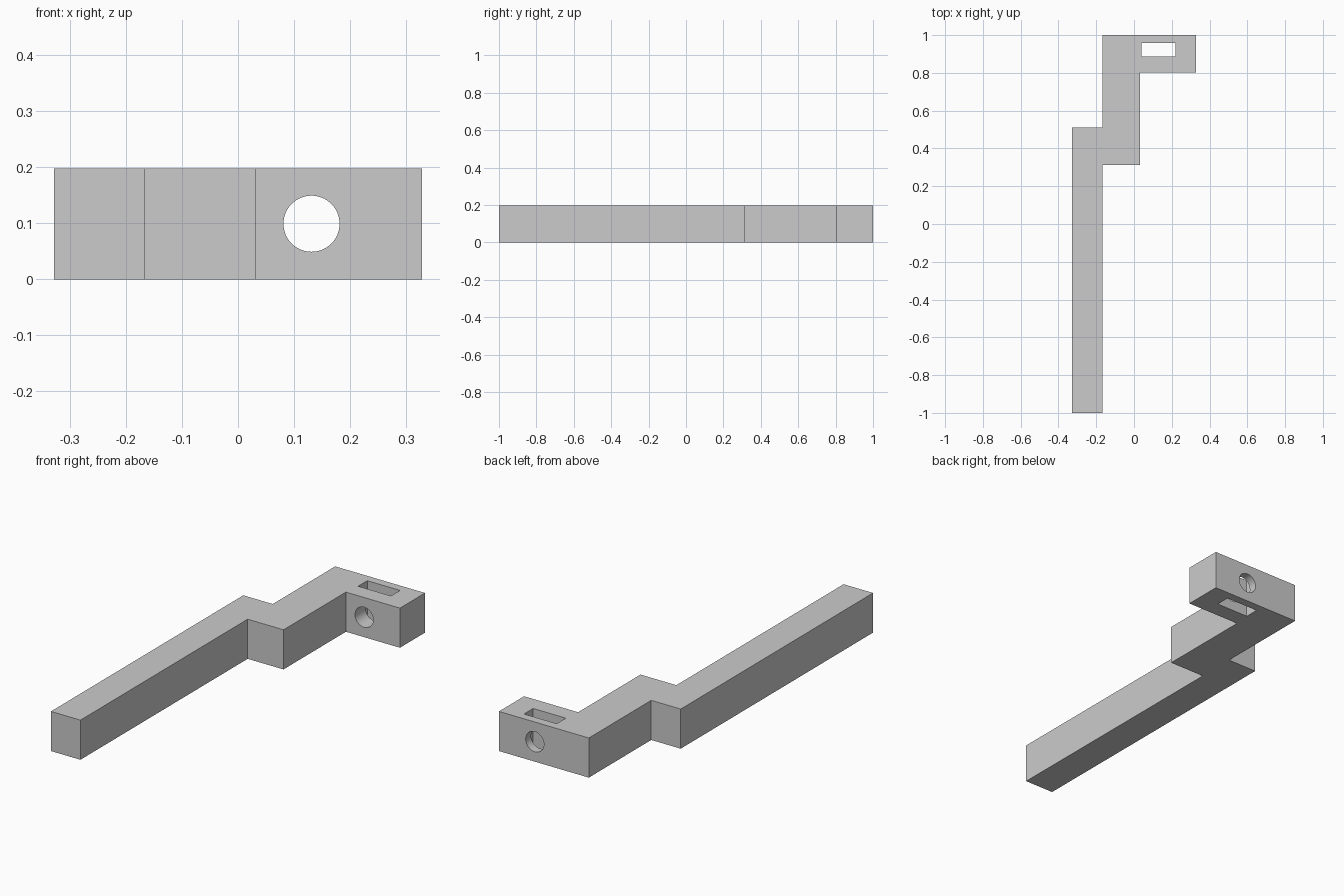
import bpy, bmesh
from mathutils import Matrix

# Remove the default cube
cube = bpy.data.objects.get("Cube")
if cube:
    bpy.data.objects.remove(cube, do_unlink=True)

HEIGHT = 0.197

# Plain grey material
grey = bpy.data.materials.new("plain_grey")
grey.use_nodes = True
colour = (0.6, 0.6, 0.6, 1)
grey.diffuse_color = colour
grey.node_tree.nodes["Principled BSDF"].inputs["Base Color"].default_value = colour


def add_object(name, bm):
    bmesh.ops.recalc_face_normals(bm, faces=bm.faces)
    mesh = bpy.data.meshes.new(name)
    bm.to_mesh(mesh)
    bm.free()
    mesh.materials.append(grey)
    obj = bpy.data.objects.new(name, mesh)
    bpy.context.collection.objects.link(obj)
    return obj


def cut(target, cutter):
    mod = target.modifiers.new(cutter.name, "BOOLEAN")
    mod.operation = "DIFFERENCE"
    mod.solver = "EXACT"
    mod.object = cutter
    cutter.hide_render = True
    cutter.hide_viewport = True
    cutter.display_type = "WIRE"


# Stepped arm: plan outline extruded upward
outline = [(-0.328, -1), (-0.166, -1), (-0.166, 0.313), (0.031, 0.313),
           (0.031, 0.803), (0.328, 0.803), (0.328, 1), (-0.166, 1),
           (-0.166, 0.51), (-0.328, 0.51)]
bm = bmesh.new()
base = bm.faces.new([bm.verts.new((x, y, 0)) for x, y in outline])
top = bmesh.ops.extrude_face_region(bm, geom=[base])["geom"]
bmesh.ops.translate(bm, vec=(0, 0, HEIGHT),
                    verts=[v for v in top if isinstance(v, bmesh.types.BMVert)])
arm = add_object("stepped_arm", bm)

# Vertical slot through the end block
bm = bmesh.new()
bmesh.ops.create_cube(bm, size=1, matrix=Matrix.Translation((0.13, 0.922, 0.1))
                      @ Matrix.Diagonal((0.18, 0.072, 0.6, 1)))
cut(arm, add_object("slot_cutter", bm))

# Round hole from front to back through the end block
bm = bmesh.new()
bmesh.ops.create_cone(bm, cap_ends=True, segments=64, radius1=0.05, radius2=0.05,
                      depth=0.5, matrix=Matrix.Translation((0.131, 0.9, 0.099))
                      @ Matrix.Rotation(1.5707963, 4, "X"))
cut(arm, add_object("hole_cutter", bm))

# Smooth the hole wall, keep every edge crisp
bpy.context.view_layer.update()
bpy.ops.object.select_all(action="DESELECT")
arm.select_set(True)
bpy.context.view_layer.objects.active = arm
for mod in list(arm.modifiers):
    bpy.ops.object.modifier_apply(modifier=mod.name)
bpy.ops.object.shade_smooth_by_angle(angle=0.5)
